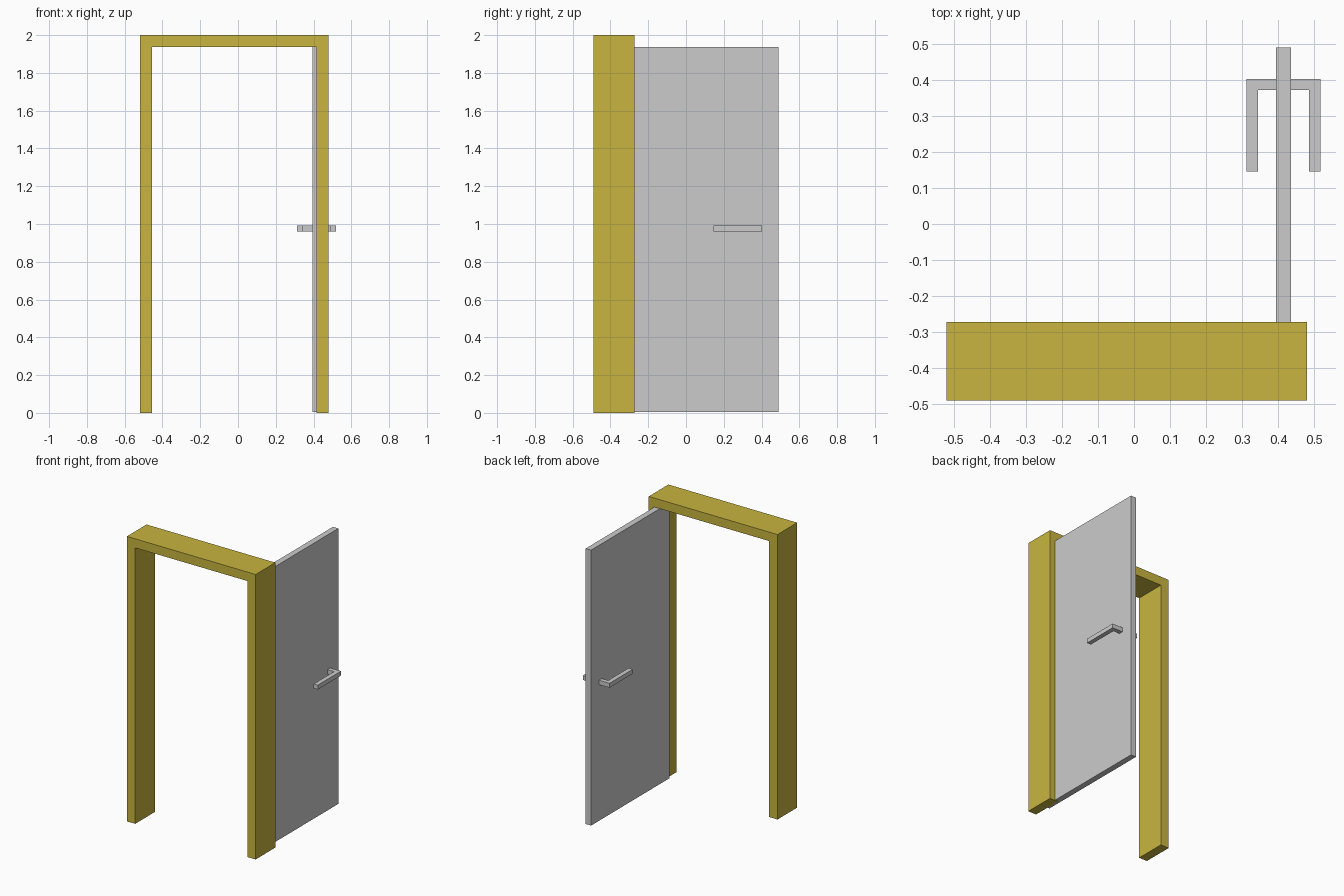
import bpy, bmesh
from mathutils import Vector

if "Cube" in bpy.data.objects:
    bpy.data.objects.remove(bpy.data.objects["Cube"])


def extrude_profile(name, points, direction, material=None):
    """Extrude a closed planar outline into a flat-faced solid."""
    bm = bmesh.new()
    face = bm.faces.new([bm.verts.new(p) for p in points])
    res = bmesh.ops.extrude_face_region(bm, geom=[face], use_keep_orig=True)
    moved = [g for g in res["geom"] if isinstance(g, bmesh.types.BMVert)]
    bmesh.ops.translate(bm, verts=moved, vec=Vector(direction))
    bmesh.ops.recalc_face_normals(bm, faces=bm.faces)
    mesh = bpy.data.meshes.new(name)
    bm.to_mesh(mesh)
    bm.free()
    obj = bpy.data.objects.new(name, mesh)
    bpy.context.collection.objects.link(obj)
    if material:
        mesh.materials.append(material)
    return obj


# Door frame: inverted U pushed back through the wall depth
yellow = bpy.data.materials.new("frame_yellow")
yellow.diffuse_color = (0.58, 0.46, 0.05, 1)
yellow.use_nodes = True
yellow.node_tree.nodes["Principled BSDF"].inputs["Base Color"].default_value = yellow.diffuse_color
L, R, T = -0.52, 0.48, 0.065
frame = [(L, 0), (L, 2), (R, 2), (R, 0), (R - T, 0),
         (R - T, 1.937), (L + T, 1.937), (L + T, 0)]
extrude_profile("door_frame", [(x, -0.49, z) for x, z in frame],
                (0, 0.218, 0), yellow)

# Door leaf: swung open, hinged inside the right jamb
x0, x1, y0, y1 = 0.394, 0.436, -0.38, 0.49
extrude_profile("door_leaf",
                [(x0, y0, 0.004), (x1, y0, 0.004), (x1, y1, 0.004), (x0, y1, 0.004)],
                (0, 0, 1.933))

# Lever handles: an L outline mirrored to both sides of the leaf
centre = (x0 + x1) / 2
lever = [(0.02, 0.403), (0.103, 0.403), (0.103, 0.145),
         (0.071, 0.145), (0.071, 0.372), (0.02, 0.372)]
for name, side in (("inner_handle", -1), ("outer_handle", 1)):
    extrude_profile(name, [(centre + side * x, y, 0.96) for x, y in lever],
                    (0, 0, 0.031))
